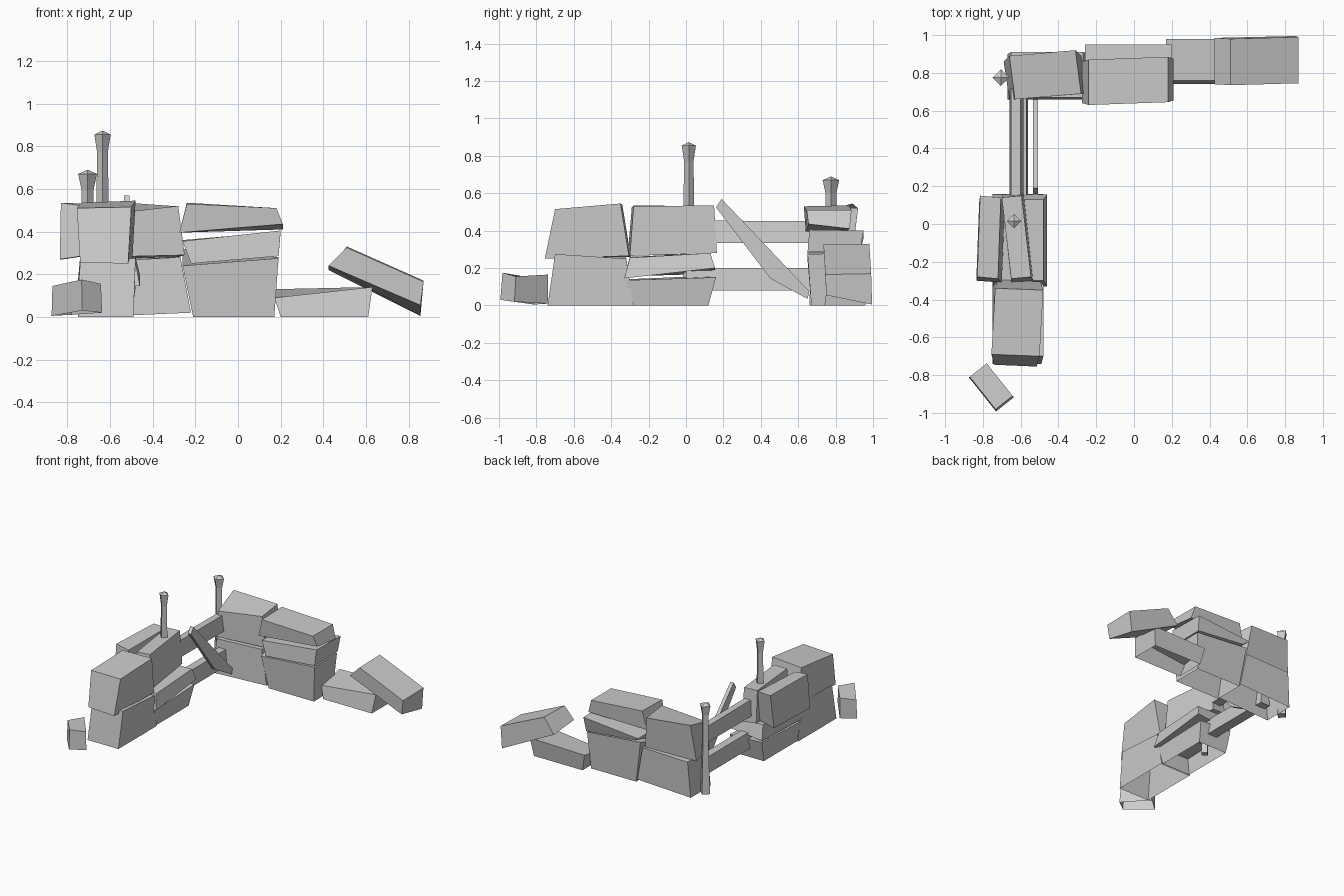
import bpy, bmesh
from math import radians, sin, cos, pi

if "Cube" in bpy.data.objects:
    bpy.data.objects.remove(bpy.data.objects["Cube"])


def make(name, verts, faces):
    bm = bmesh.new()
    vs = [bm.verts.new(v) for v in verts]
    for f in faces:
        bm.faces.new([vs[i] for i in f])
    bmesh.ops.recalc_face_normals(bm, faces=bm.faces)
    me = bpy.data.meshes.new(name)
    bm.to_mesh(me)
    bm.free()
    ob = bpy.data.objects.new(name, me)
    bpy.context.collection.objects.link(ob)
    return ob


def stone(name, low, high, z_low, z_high, turn=0.0, lean=0.0, grounded=False):
    """Rough block: x0,x1,y0,y1 of its two ends; corner heights run
    front-left, front-right, back-right, back-left. turn shifts the right
    side in y, lean shifts the back in x; grounded leaves the base open."""
    verts = []
    for (x0, x1, y0, y1), zs in ((low, z_low), (high, z_high)):
        ring = ((x0, y0), (x1, y0 + turn), (x1 + lean, y1 + turn), (x0 + lean, y1))
        verts += [(x, y, z) for (x, y), z in zip(ring, zs)]
    faces = [(4, 5, 6, 7)] + ([] if grounded else [(0, 1, 2, 3)])
    faces += [(i, (i + 1) % 4, (i + 1) % 4 + 4, i + 4) for i in range(4)]
    return make(name, verts, faces)


def post(name, x, y, rings, tip, n=4):
    """Faceted post with a pointed cap; rings are (radius, height)."""
    verts = [(x + r * cos(2 * pi * i / n), y + r * sin(2 * pi * i / n), z)
             for r, z in rings for i in range(n)]
    verts.append((x, y, tip))
    faces = [tuple(range(n))]
    for k in range(len(rings) - 1):
        for i in range(n):
            j = (i + 1) % n
            faces.append((k * n + i, k * n + j, k * n + n + j, k * n + n + i))
    b = (len(rings) - 1) * n
    faces += [(b + i, b + (i + 1) % n, len(verts) - 1) for i in range(n)]
    return make(name, verts, faces)


# Side wall: front end, two courses
stone("side_wall_front_lower", (-.75, -.49, -.74, -.28), (-.74, -.48, -.70, -.32),
      (0, 0, 0, 0), (.27, .275, .25, .255), grounded=True)
stone("side_wall_front_upper", (-.74, -.515, -.745, -.295), (-.755, -.50, -.69, -.34),
      (.255, .25, .265, .26), (.51, .515, .545, .535), lean=.02, turn=-.01)

# Side wall: rear end, two low slabs and a pair of upright blocks
stone("side_wall_base", (-.74, -.50, -.29, .12), (-.75, -.48, -.32, .16),
      (0, 0, 0, 0), (.14, .135, .15, .16), grounded=True)
stone("side_wall_slab", (-.75, -.46, -.33, .155), (-.74, -.48, -.30, .13),
      (.155, .145, .20, .17), (.26, .255, .28, .28))
stone("side_wall_outer_block", (-.835, -.70, -.30, .11), (-.83, -.72, -.28, .15),
      (.27, .29, .29, .27), (.535, .52, .53, .53), turn=-.01, lean=.015)
stone("side_wall_inner_block", (-.65, -.535, -.31, .155), (-.65, -.545, -.29, .14),
      (.27, .265, .28, .29), (.525, .53, .535, .535), turn=.01, lean=-.05)

# Back wall: corner column
stone("corner_lower", (-.67, -.22, .66, .90), (-.65, -.27, .67, .91),
      (0, .02, .02, 0), (.26, .28, .28, .27), grounded=True)
stone("corner_upper", (-.66, -.25, .66, .86), (-.63, -.28, .66, .89),
      (.28, .29, .28, .27), (.48, .52, .52, .545), turn=.03, lean=-.03)

# Back wall: middle column of three courses
stone("middle_lower", (-.21, .17, .67, .90), (-.26, .19, .65, .92),
      (0, 0, 0, 0), (.24, .275, .28, .32), grounded=True)
stone("middle_slab", (-.22, .19, .65, .93), (-.26, .20, .66, .95),
      (.25, .285, .29, .33), (.355, .405, .40, .36))
stone("middle_top", (-.275, .21, .64, .86), (-.24, .18, .63, .87),
      (.395, .435, .41, .395), (.53, .51, .51, .535), turn=.015)

# Fallen stones
stone("fallen_block", (.20, .61, .74, .96), (.17, .63, .76, .98),
      (0, 0, 0, 0), (.09, .14, .14, .13), grounded=True)
stone("leaning_slab", (.425, .855, .74, .985), (.51, .87, .735, .98),
      (.24, .055, .005, .22), (.325, .165, .17, .33), turn=.01)
loose = stone("loose_stone", (-.115, .115, -.06, .06), (-.115, .105, -.055, .06),
              (.005, .03, .02, .01), (.145, .175, .155, .165), grounded=True)
loose.rotation_euler.z = radians(-51.5)
loose.location = (-.755, -.865, 0)

# Fence rails between the walls
stone("upper_rail", (-.66, -.585, .0, .72), (-.65, -.60, .0, .72),
      (.335, .335, .335, .335), (.455, .455, .45, .45))
stone("lower_rail", (-.64, -.56, .0, .72), (-.63, -.57, .0, .72),
      (.08, .08, .08, .08), (.20, .20, .20, .20))

# Fallen plank leaning across the gap
outline = [(.16, .525), (.19, .57), (.66, .075), (.65, .035), (.45, .145)]
verts = [(x, y, z) for x in (-.535, -.508) for y, z in outline]
make("leaning_plank", verts, [(0, 1, 2, 3, 4), (5, 6, 7, 8, 9)] +
     [(i, (i + 1) % 5, (i + 1) % 5 + 5, i + 5) for i in range(5)])

# Fence posts
post("side_post", -.635, .015,
     [(.03, 0), (.029, .53), (.025, .77), (.038, .855)], .873)
post("corner_post", -.705, .775,
     [(.04, 0), (.028, .35), (.029, .60), (.044, .67)], .69)
